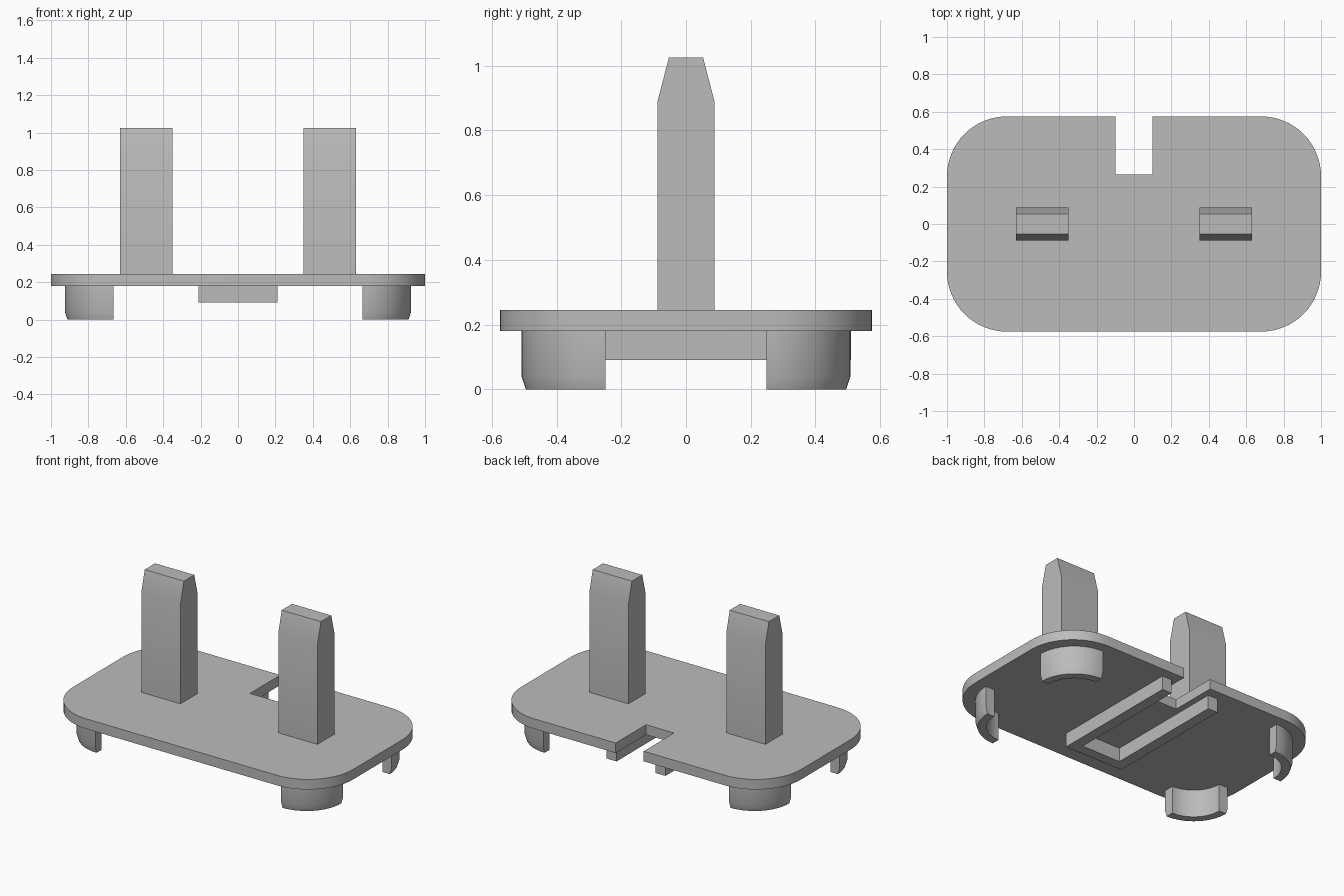
import bpy, bmesh
from math import sin, cos, pi, radians
from mathutils import Vector

cube = bpy.data.objects.get("Cube")
if cube:
    bpy.data.objects.remove(cube, do_unlink=True)

# Single plain grey plastic
grey = bpy.data.materials.new("grey plastic")
grey.use_nodes = True
colour = (0.5, 0.5, 0.5, 1)
grey.diffuse_color = colour
grey.node_tree.nodes["Principled BSDF"].inputs["Base Color"].default_value = colour


def arc(cx, cy, r, start, end, steps=16):
    """Points along an arc, angles in degrees."""
    angles = [radians(start + (end - start) * i / steps) for i in range(steps + 1)]
    return [(cx + r * cos(a), cy + r * sin(a)) for a in angles]


def loft(name, rings):
    """Closed solid skinned through rings of equal point count, with end caps."""
    bm = bmesh.new()
    loops = [[bm.verts.new(p) for p in ring] for ring in rings]
    for a, b in zip(loops, loops[1:]):
        for i in range(len(a)):
            j = (i + 1) % len(a)
            bm.faces.new((a[i], a[j], b[j], b[i]))
    bm.faces.new(loops[0][::-1])
    bm.faces.new(loops[-1])
    bmesh.ops.recalc_face_normals(bm, faces=bm.faces)
    mesh = bpy.data.meshes.new(name)
    bm.to_mesh(mesh)
    bm.free()
    mesh.materials.append(grey)
    obj = bpy.data.objects.new(name, mesh)
    bpy.context.collection.objects.link(obj)
    bpy.ops.object.select_all(action='DESELECT')
    obj.select_set(True)
    bpy.context.view_layer.objects.active = obj
    bpy.ops.object.shade_smooth_by_angle(angle=radians(30))
    return obj


def prism(name, outline, z0, z1):
    return loft(name, [[(x, y, z) for x, y in outline] for z in (z0, z1)])


# Rounded base plate with a notch in the back edge
W, D, R = 1.0, 0.575, 0.32
cx, cy = W - R, D - R
outline = [(0.1, 0.265), (0.1, D)]
outline += arc(cx, cy, R, 90, 0) + arc(cx, -cy, R, 0, -90)
outline += arc(-cx, -cy, R, -90, -180) + arc(-cx, cy, R, 180, 90)
outline += [(-0.1, D), (-0.1, 0.265)]
prism("base_plate", outline, 0.18, 0.245)

# U-shaped rail below the plate, open at the back
ox, ix, back, front, inner = 0.21, 0.14, 0.51, -0.37, -0.30
prism("underside_rail",
      [(-ox, back), (-ox, front), (ox, front), (ox, back),
       (ix, back), (ix, inner), (-ix, inner), (-ix, back)], 0.09, 0.18)

# Two upright prongs, tapered front and back at the tip
for side, mid in (("left", 0.49), ("right", -0.49)):
    section = [(-0.088, 0.245), (0.088, 0.245), (0.088, 0.89),
               (0.053, 1.025), (-0.053, 1.025), (-0.088, 0.89)]
    loft(side + "_prong",
         [[(mid + dx, y, z) for y, z in section] for dx in (-0.14, 0.14)])

# Four quarter-round corner clips with a chamfered outer foot
section = [(0.195, 0.18), (0.26, 0.18), (0.26, 0.04), (0.247, 0), (0.195, 0)]
for sx, side in ((1, "left"), (-1, "right")):
    for sy, end in ((1, "back"), (-1, "front")):
        rings = []
        for ca, sa in arc(0, 0, 1, 0, 90):
            rings.append([(sx * (0.665 + r * ca), sy * (0.248 + r * sa), z)
                          for r, z in section])
        loft(f"{end}_{side}_clip", rings)
